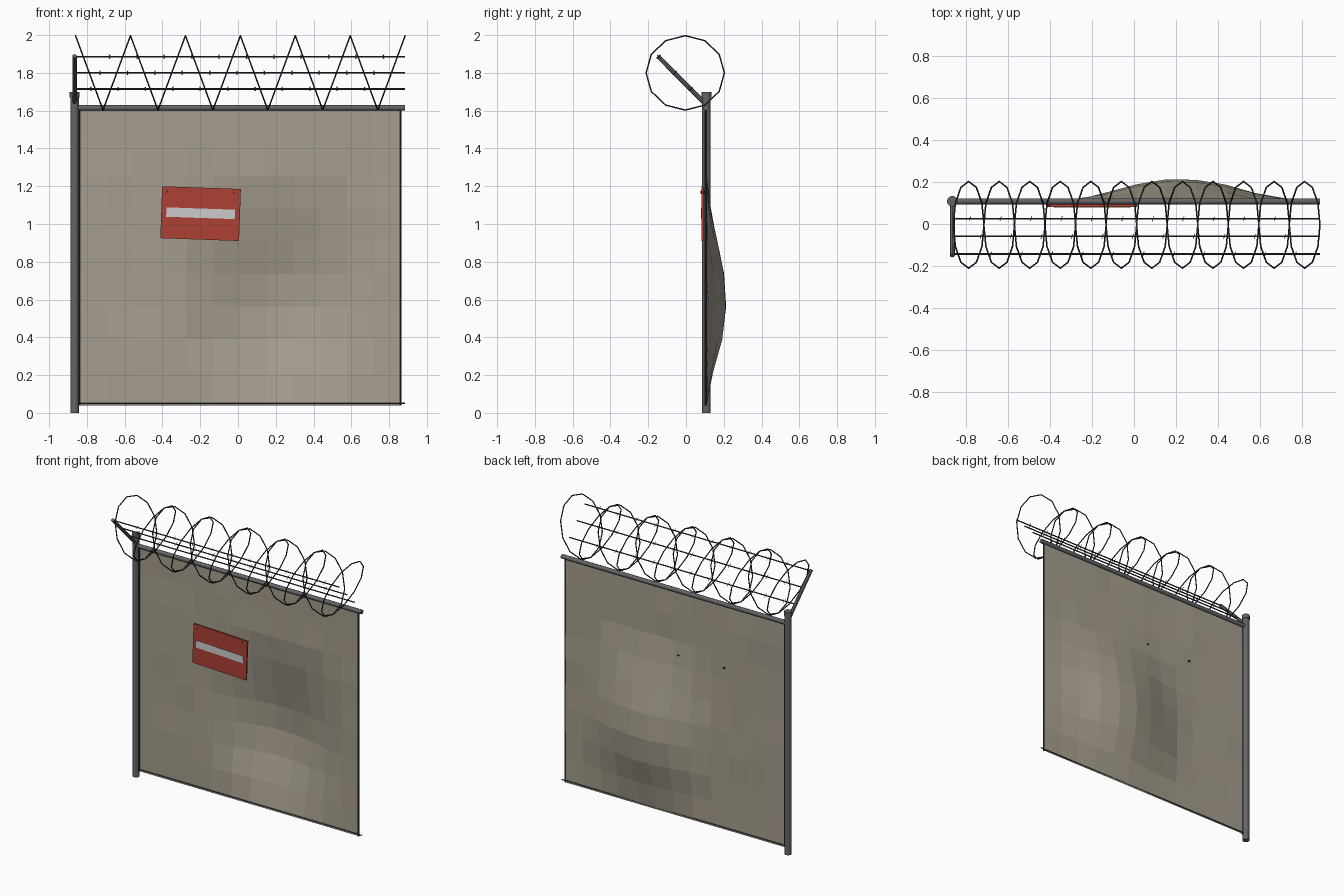
import bpy, bmesh, math, random
from mathutils import Vector, Matrix

if "Cube" in bpy.data.objects:
    bpy.data.objects.remove(bpy.data.objects["Cube"])
random.seed(4)
R0, Y, X0, X1 = 0.004, 0.108, -0.865, 0.885


def material(name, col):
    m = bpy.data.materials.new(name)
    m.diffuse_color = (*col, 1)
    m.use_nodes = True
    m.node_tree.nodes["Principled BSDF"].inputs["Base Color"].default_value = m.diffuse_color
    return m


STEEL = material("steel", (0.13, 0.13, 0.14))
WIRE = material("dark_wire", (0.04, 0.04, 0.045))
CLOTH = material("mesh_panel", (0.38, 0.34, 0.27))
RED = material("sign_red", (0.42, 0.05, 0.035))
WHITE = material("sign_white", (0.65, 0.65, 0.62))


def finish(name, bm, mat, smooth=False):
    me = bpy.data.meshes.new(name)
    bm.to_mesh(me)
    bm.free()
    ob = bpy.data.objects.new(name, me)
    bpy.context.collection.objects.link(ob)
    me.materials.append(mat)
    if smooth:
        for p in me.polygons:
            p.use_smooth = len(p.vertices) == 4
    return ob


def add_rod(bm, a, b, r, sides=8):
    a, b = Vector(a), Vector(b)
    rot = (b - a).to_track_quat('Z', 'Y').to_matrix().to_4x4()
    bmesh.ops.create_cone(bm, cap_ends=True, segments=sides, radius1=r, radius2=r,
                          depth=(b - a).length, matrix=Matrix.Translation((a + b) / 2) @ rot)


def rod(name, a, b, r, mat, sides=8, smooth=False):
    bm = bmesh.new()
    add_rod(bm, a, b, r, sides)
    return finish(name, bm, mat, smooth)


def box(name, center, size, mat, tilt=0):
    bm = bmesh.new()
    bmesh.ops.create_cube(bm, size=1, matrix=Matrix.Translation(center)
                          @ Matrix.Rotation(tilt, 4, 'Y') @ Matrix.Diagonal((*size, 1)))
    return finish(name, bm, mat)


# Post with cap, top rail and slanted arm
rod("post", (X0, Y, 0), (X0, Y, 1.68), 0.023, STEEL, 12, True)
rod("post_cap", (X0, Y, 1.67), (X0, Y, 1.70), 0.026, STEEL, 12, True)
rod("top_rail", (X0, Y, 1.615), (X1, Y, 1.615), 0.015, STEEL, 10, True)
rod("wire_arm", (X0, Y, 1.63), (X0, -0.15, 1.89), 0.012, STEEL, 8)

# Tension bars and bottom wire
for side, x in (("left", -0.838), ("right", 0.86)):
    rod(side + "_tension_bar", (x, Y - 0.003, 0.04), (x, Y - 0.003, 1.6), 0.006, WIRE, 6)
rod("bottom_wire", (X0, Y, 0.052), (X1, Y, 0.052), 0.004, WIRE, 6)


# Fence panel, dented towards the back
def hump(d, radius):
    return math.cos(math.pi / 2 * min(abs(d) / radius, 1)) ** 2


NX, NZ = 12, 9
bm = bmesh.new()
grid = []
for j in range(NZ + 1):
    row = []
    for i in range(NX + 1):
        x = -0.838 + 1.698 * i / NX
        z = 0.04 + 1.565 * j / NZ
        y = Y + 0.108 * hump(x - 0.225, 0.62) * hump(z - 0.56, 0.75 if z > 0.56 else 0.55)
        if 0 < i < NX and 0 < j < NZ:
            y += random.uniform(-0.004, 0.004)
        row.append(bm.verts.new((x, y, z)))
    grid.append(row)
for j in range(NZ):
    for i in range(NX):
        bm.faces.new((grid[j][i], grid[j][i + 1], grid[j + 1][i + 1], grid[j + 1][i]))
finish("fence_panel", bm, CLOTH)

# Three barbed strands
for k in range(3):
    y, z = 0.025 - 0.084 * k, 1.715 + 0.085 * k
    bm = bmesh.new()
    add_rod(bm, (X0, y, z), (X1, y, z), 0.0045, 6)
    for n in range(11):
        x = -0.78 + 0.05 * k + 0.145 * n
        for s in (-1, 1):
            add_rod(bm, (x - 0.003, y - 0.011, z - 0.011 * s),
                    (x + 0.003, y + 0.011, z + 0.011 * s), 0.0016, 4)
    finish("barbed_strand_%d" % (k + 1), bm, WIRE)

# Concertina coil: alternately tilted twelve-sided rings
bm = bmesh.new()
PITCH = 1.745 / 12
for n in range(12):
    cx = -0.86 + PITCH * (n + 0.5)
    s = -1 if n % 2 == 0 else 1
    loops = []
    for k in range(12):
        a = math.tau * k / 12
        c = Vector((cx + s * PITCH / 2 * math.sin(a), -0.004 + 0.207 * math.cos(a),
                    1.8 + 0.197 * math.sin(a)))
        out = Vector((s * PITCH / 2 * math.sin(a), 0.207 * math.cos(a),
                      0.197 * math.sin(a))).normalized()
        nrm = Vector((0.197, 0, -s * PITCH / 2)).normalized()
        loops.append([bm.verts.new(c + R0 * (math.cos(t) * out + math.sin(t) * nrm))
                      for t in (math.tau * q / 5 for q in range(5))])
    for k in range(12):
        p, q = loops[k], loops[(k + 1) % 12]
        for m in range(5):
            bm.faces.new((p[m], p[(m + 1) % 5], q[(m + 1) % 5], q[m]))
bmesh.ops.recalc_face_normals(bm, faces=bm.faces)
finish("razor_coil", bm, WIRE)

# Crooked warning sign with stripe and bolts
TILT = math.radians(2)
box("sign_plate", (-0.198, 0.087, 1.055), (0.417, 0.01, 0.275), RED, TILT)
box("sign_stripe", (-0.198, 0.082, 1.057), (0.363, 0.005, 0.05), WHITE, TILT)
for i, (x, z) in enumerate(((-0.375, 1.172), (-0.022, 1.166))):
    rod("sign_bolt_%d" % (i + 1), (x, 0.078, z), (x, 0.122, z), 0.006, WIRE, 6)
